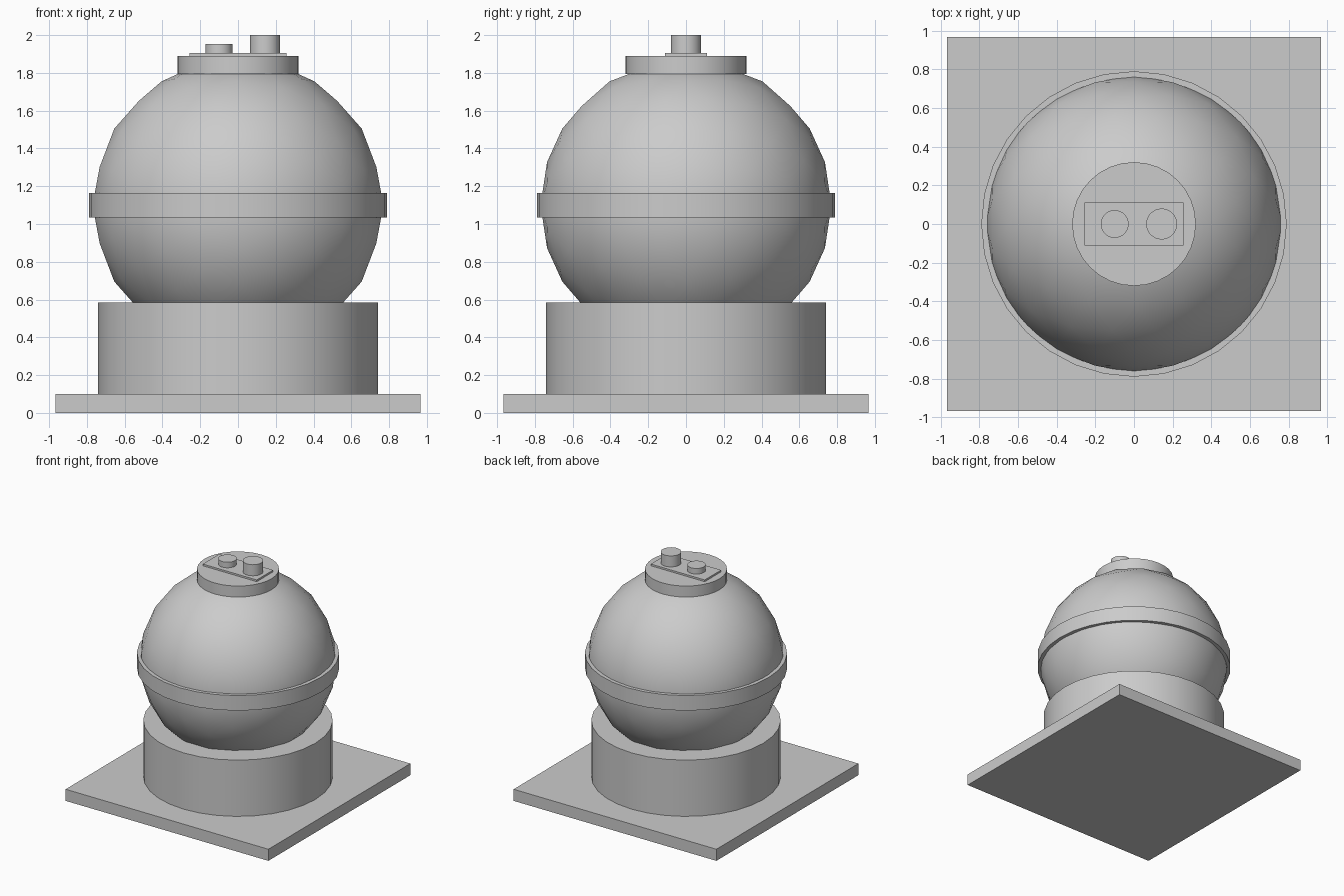
import bpy
import bmesh
import math
from mathutils import Matrix

if "Cube" in bpy.data.objects:
    bpy.data.objects.remove(bpy.data.objects["Cube"], do_unlink=True)

# Single plain grey for the whole model
grey = bpy.data.materials.new("plain_grey")
grey.use_nodes = True
grey.diffuse_color = (0.6, 0.6, 0.6, 1)
grey.node_tree.nodes["Principled BSDF"].inputs["Base Color"].default_value = (0.6, 0.6, 0.6, 1)


def finish(name, bm, smooth_angle=None):
    mesh = bpy.data.meshes.new(name)
    bmesh.ops.recalc_face_normals(bm, faces=bm.faces)
    bm.to_mesh(mesh)
    bm.free()
    mesh.materials.append(grey)
    obj = bpy.data.objects.new(name, mesh)
    bpy.context.collection.objects.link(obj)
    if smooth_angle:
        bpy.ops.object.select_all(action="DESELECT")
        obj.select_set(True)
        bpy.context.view_layer.objects.active = obj
        bpy.ops.object.shade_smooth_by_angle(angle=math.radians(smooth_angle))
    return obj


def box(name, half_x, half_y, bottom, top):
    bm = bmesh.new()
    place = Matrix.Translation((0, 0, (bottom + top) / 2))
    size = Matrix.Diagonal((2 * half_x, 2 * half_y, top - bottom, 1))
    bmesh.ops.create_cube(bm, size=1, matrix=place @ size)
    return finish(name, bm)


def drum(name, radius, bottom, top, x=0, sides=32):
    # First corner sits on the x axis
    bm = bmesh.new()
    ring = [bm.verts.new((x + radius * math.cos(math.tau * i / sides),
                          radius * math.sin(math.tau * i / sides), bottom))
            for i in range(sides)]
    base = bm.faces.new(ring)
    lifted = bmesh.ops.extrude_face_region(bm, geom=[base], use_keep_orig=True)
    verts = [v for v in lifted["geom"] if isinstance(v, bmesh.types.BMVert)]
    bmesh.ops.translate(bm, verts=verts, vec=(0, 0, top - bottom))
    return finish(name, bm, 35)


# Base and pedestal
box("base_plate", 0.967, 0.967, 0, 0.1)
drum("pedestal", 0.74, 0.1, 0.585)

# Globe, turned so that an edge of the solid crosses its top
bm = bmesh.new()
tilt = Matrix.Rotation(-math.atan(2) / 2, 4, "Y")
bmesh.ops.create_icosphere(bm, subdivisions=3, radius=0.77,
                           matrix=Matrix.Translation((0, 0, 1.1)) @ tilt)
finish("globe", bm, 40)

# Band around the middle
drum("equator_band", 0.79, 1.035, 1.165)

# Cap with its small control plate and two knobs
drum("top_cap", 0.32, 1.795, 1.89)
box("control_plate", 0.257, 0.112, 1.89, 1.905)
drum("short_knob", 0.072, 1.905, 1.953, x=-0.1)
drum("tall_knob", 0.08, 1.905, 2.0, x=0.143)
